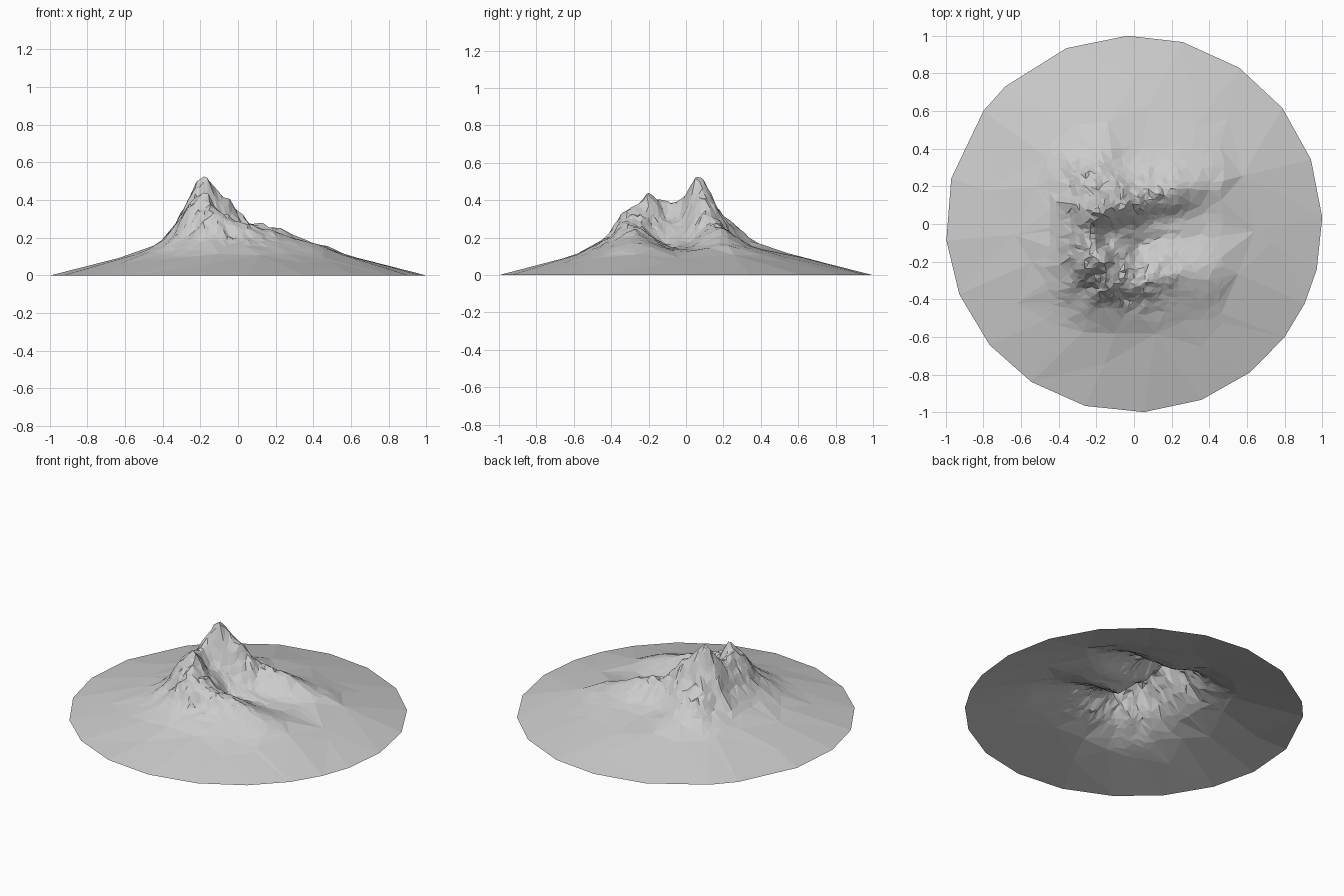
import bpy, bmesh, math, random
from mathutils import Vector, noise
from mathutils.geometry import delaunay_2d_cdt

cube = bpy.data.objects.get("Cube")
if cube:
    bpy.data.objects.remove(cube, do_unlink=True)
random.seed(4)

# Crest lines (x, y, height) forming a horseshoe that opens towards +x
SOUTH_RIDGE = [(-.18, .06, .54), (-.21, -.05, .42), (-.19, -.19, .44), (-.13, -.27, .38),
               (0, -.29, .29), (.16, -.27, .24), (.33, -.26, .19), (.42, -.24, .15)]
NORTH_RIDGE = [(-.18, .06, .54), (-.1, .09, .45), (0, .12, .32), (.07, .14, .28),
               (.2, .17, .255), (.42, .22, .165)]
BACK_SPUR = [(-.18, .06, .54), (-.2, .19, .32), (-.19, .28, .21)]
VALLEY = [(-.11, -.07, .28), (.03, -.07, .19), (.18, -.03, .155), (.4, .02, .135)]
BASE = .12


def along(path, p):
    """Yield distance to, and height of, the closest point of each segment."""
    for a, b in zip(path, path[1:]):
        a, b = Vector(a), Vector(b)
        d = (b - a).xy
        t = max(0, min(1, (p - a.xy).dot(d) / d.length_squared))
        q = a.lerp(b, t)
        yield (p - q.xy).length, q.z


def height(p):
    cone = max(0, min(BASE, .25 * (1 - p.length)))
    rise = max((z - BASE) * math.exp(-(d / .155) ** 1.65)
               for path in (SOUTH_RIDGE, NORTH_RIDGE, BACK_SPUR)
               for d, z in along(path, p))
    h = cone + rise
    # Valley carved between the two arms
    d, z = min(along(VALLEY, p))
    carve = math.exp(-(d / .085) ** 2)
    h += (min(z, h) - h) * carve
    # Craggy rock, strongest on the high western part
    rough = min(1, rise / .15) * (1 - .8 * carve) * max(.25, min(1, .9 - 2 * p.x))
    v = Vector((p.x, p.y, 0))
    crag = noise.noise(v * 13) + .7 * noise.noise(v * 31)
    return h + .035 * rough * crag


# Outline of the foot, listed as angles
RIM = (92, 75, 56, 38, 20, 2, -14, -25, -37, -52, -69, -87, -105, -123,
       -140, -158, -175, -194, -217, -227, -249)
points = [Vector((math.cos(math.radians(a)), math.sin(math.radians(a)))) for a in RIM]
rim_count = len(points)

# Sparse points on the apron
for count, radius in ((7, .78), (18, .6)):
    for i in range(count):
        a = math.tau * (i + random.uniform(-.3, .3)) / count
        r = radius + random.uniform(-.05, .05)
        points.append(Vector((r * math.cos(a), r * math.sin(a))))


# Scattered points on the mountain, denser on the crags
def scatter(step, keep):
    n = int(.56 / step)
    for i in range(-n, n + 1):
        for j in range(-n, n + 1):
            p = Vector(((i + random.uniform(-.35, .35)) * step,
                        (j + random.uniform(-.35, .35)) * step))
            if keep(p):
                points.append(p)


def craggy(p):
    return -.36 < p.x < .26 and -.46 < p.y < .32


scatter(.026, craggy)
scatter(.058, lambda p: not craggy(p) and abs(p.x) < .5 and -.55 < p.y < .43)
# Crest points keep the summit and ridge lines sharp
points += [Vector(c[:2]) for path in (SOUTH_RIDGE, NORTH_RIDGE) for c in path[1:]]
points.append(Vector(SOUTH_RIDGE[0][:2]))

coords, _, triangles, *_ = delaunay_2d_cdt(points, [], [list(range(rim_count))], 1, 1e-4)

bm = bmesh.new()
verts = [bm.verts.new((p.x, p.y, height(Vector(p)))) for p in coords]
for tri in triangles:
    bm.faces.new([verts[i] for i in tri])
bm.normal_update()
for f in bm.faces:
    if f.normal.z < 0:
        f.normal_flip()
mesh = bpy.data.meshes.new("mountain")
bm.to_mesh(mesh)
bm.free()

# Single grey rock colour
rock = bpy.data.materials.new("rock grey")
rock.use_nodes = True
colour = (.6, .6, .6, 1)
rock.diffuse_color = colour
next(n for n in rock.node_tree.nodes
     if n.type == 'BSDF_PRINCIPLED').inputs["Base Color"].default_value = colour
mesh.materials.append(rock)

mountain = bpy.data.objects.new("mountain", mesh)
bpy.context.scene.collection.objects.link(mountain)
